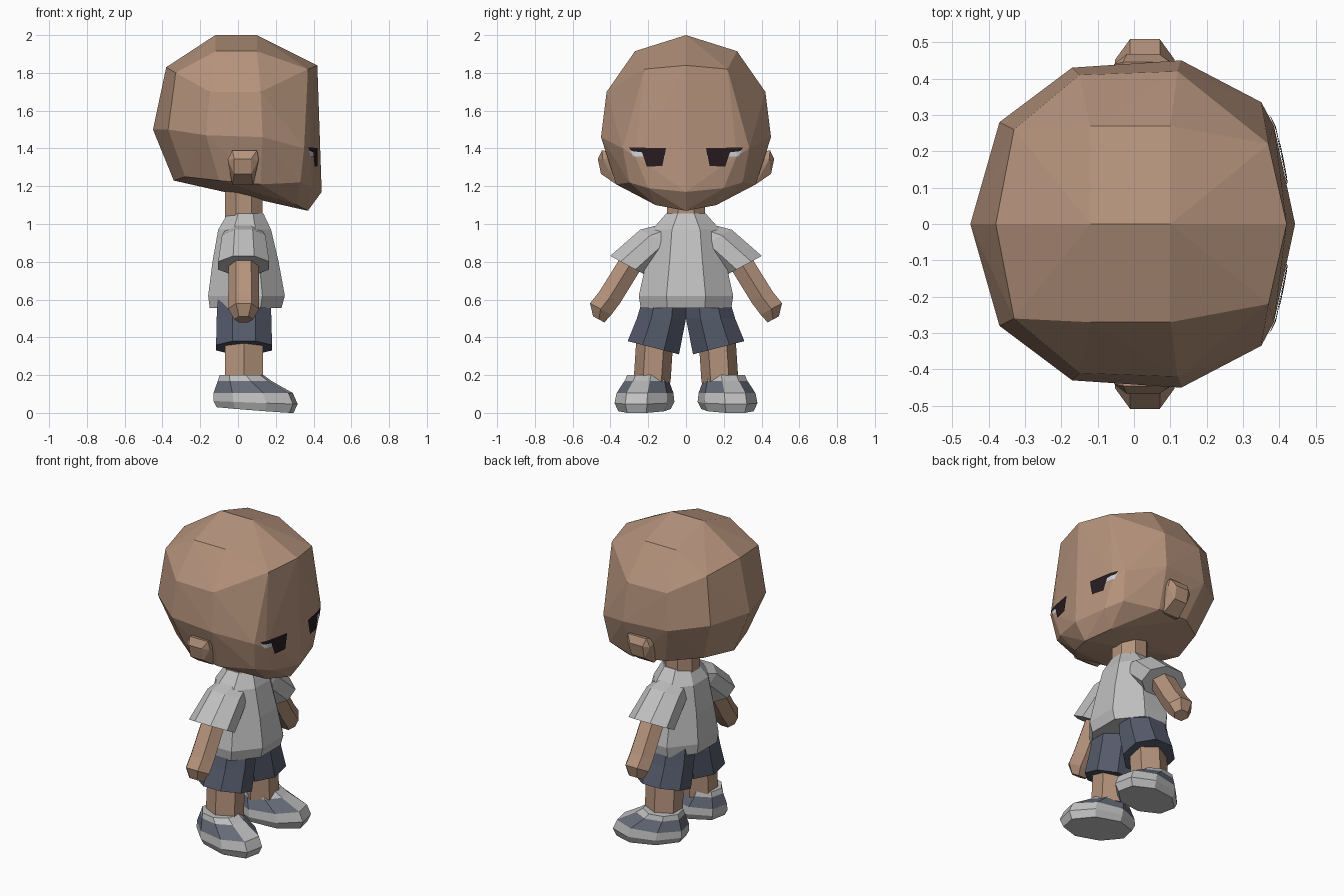
import bpy, bmesh, math
from mathutils import Vector
from mathutils.bvhtree import BVHTree

if "Cube" in bpy.data.objects:
    bpy.data.objects.remove(bpy.data.objects["Cube"])


def mat(name, *rgb):
    m = bpy.data.materials.new(name)
    m.diffuse_color = (*rgb, 1)
    m.use_nodes = True
    m.node_tree.nodes["Principled BSDF"].inputs["Base Color"].default_value = m.diffuse_color
    return m


SKIN = mat("skin", 0.46, 0.29, 0.20)
SHIRT = mat("light grey", 0.53, 0.53, 0.53)
SHORTS = mat("dark slate", 0.09, 0.102, 0.145)
PANEL = mat("shoe slate", 0.13, 0.145, 0.185)
DARK = mat("eye dark", 0.02, 0.011, 0.014)
WHITE = mat("eye white", 0.60, 0.64, 0.70)


def finish(bm, name, mats, mirror=False, solid=True):
    if solid:
        bmesh.ops.recalc_face_normals(bm, faces=bm.faces[:])
    me = bpy.data.meshes.new(name)
    bm.to_mesh(me)
    bm.free()
    for m in mats:
        me.materials.append(m)
    ob = bpy.data.objects.new(name, me)
    bpy.context.collection.objects.link(ob)
    if mirror:
        mod = ob.modifiers.new("Mirror", 'MIRROR')
        mod.use_axis = (False, True, False)
        mod.use_mirror_merge = False
    return ob


def ring(c, u, v, n):
    """n-sided ring with a flat side facing u; u and v are the half extents."""
    c, u, v = Vector(c), Vector(u), Vector(v)
    k = 1 / math.cos(math.pi / n)
    kv = k if n % 4 == 0 else 1 / math.sin(math.pi / 2)
    angles = [2 * math.pi * (i - 0.5) / n for i in range(n)]
    return [c + u * k * math.cos(a) + v * kv * math.sin(a) for a in angles]


def loft(bm, rings, rule=None):
    vs = [[bm.verts.new(p) for p in r] for r in rings]
    n = len(vs[0])
    for k in range(len(vs) - 1):
        for i in range(n):
            j = (i + 1) % n
            f = bm.faces.new((vs[k][i], vs[k][j], vs[k + 1][j], vs[k + 1][i]))
            if rule:
                f.material_index = rule(k, i)
    bm.faces.new(vs[0][::-1])
    bm.faces.new(vs[-1])


def part(name, rings, mats, mirror=False, rule=None):
    bm = bmesh.new()
    loft(bm, rings, rule)
    return finish(bm, name, mats, mirror)


def hull(pts, both_sides):
    bm = bmesh.new()
    for x, y, z in pts:
        bm.verts.new((x, y, z))
        if both_sides and y:
            bm.verts.new((x, -y, z))
    res = bmesh.ops.convex_hull(bm, input=bm.verts[:])
    loose = [v for v in bm.verts if not v.link_faces]
    bmesh.ops.delete(bm, geom=loose, context='VERTS')
    return bm


# Head: faceted hull, face towards +x
head = hull([
    (-.12, 0, 2), (.10, 0, 2), (-.12, .27, 1.915), (.10, .27, 1.915),
    (.42, 0, 1.84), (.37, .22, 1.82), (-.38, 0, 1.83), (-.33, .26, 1.80),
    (-.15, .41, 1.70), (.12, .42, 1.70), (.35, .335, 1.40), (.385, .27, 1.36),
    (-.45, 0, 1.50), (-.37, .28, 1.50), (-.17, .43, 1.47), (.13, .45, 1.46),
    (-.34, 0, 1.23), (-.28, .22, 1.25), (-.10, .35, 1.23), (.12, .37, 1.21),
    (.443, 0, 1.17), (.39, .20, 1.19), (.33, .30, 1.22),
    (.37, 0, 1.07), (.31, .16, 1.10)], True)
tree = BVHTree.FromBMesh(head)
finish(head, "head", [SKIN])

# Ears
ear = hull([(x, y, z) for y, z, a, b in (
    (.445, 1.39, -.03, .10), (.44, 1.34, -.055, .11), (.365, 1.207, -.03, .08),
    (.467, 1.345, -.02, .07), (.45, 1.265, -.02, .07),
    (.33, 1.37, -.04, .10), (.31, 1.22, -.03, .08)) for x in (a, b)], False)
finish(ear, "ear", [SKIN], mirror=True)


# Eyes: thin patches projected on the face, corners as (y, z)
def eye_patch(name, corners, m, lift, n=8):
    bm = bmesh.new()
    a, b, c, d = (Vector(p) for p in corners)
    grid = []
    for i in range(n + 1):
        row = []
        for j in range(n + 1):
            p = a.lerp(b, j / n).lerp(d.lerp(c, j / n), i / n)
            hit = tree.ray_cast(Vector((2, p.x, p.y)), Vector((-1, 0, 0)))[0]
            row.append(bm.verts.new((hit.x + lift, p.x, p.y)))
        grid.append(row)
    for i in range(n):
        for j in range(n):
            bm.faces.new((grid[i][j], grid[i + 1][j], grid[i + 1][j + 1], grid[i][j + 1]))
    for f in bm.faces:
        f.normal_update()
        if f.normal.x < 0:
            f.normal_flip()
    finish(bm, name, [m], mirror=True, solid=False)


eye_patch("eye_white", [(.20, 1.387), (.297, 1.392), (.28, 1.358), (.20, 1.358)], WHITE, .004)
eye_patch("eye_lid", [(.106, 1.402), (.302, 1.405), (.288, 1.386), (.112, 1.365)], DARK, .006)
eye_patch("eye_iris", [(.112, 1.375), (.236, 1.388), (.207, 1.303), (.125, 1.308)], DARK, .007)

# Neck
part("neck", [ring((.03, 0, z), (.10, 0, 0), (0, .10, 0), 8) for z in (.98, 1.20)], [SKIN])

# Shirt body
part("shirt_body", [ring((x, 0, z), (a, 0, 0), (0, b, 0), 8) for z, x, a, b in (
    (.555, .04, .19, .24), (.62, .045, .203, .25), (.80, .04, .175, .21),
    (.97, .035, .14, .18), (1.055, .04, .095, .105))], [SHIRT])

# Sleeves and arms run along a slanted axis
across = Vector((0, .88, .475))
part("sleeve", [ring((.03, y, z), across * h, (w, 0, 0), 8) for y, z, h, w in (
    (.05, .96, .085, .09), (.15, .92, .105, .115), (.307, .78, .107, .135))],
    [SHIRT], mirror=True)
part("arm", [ring((.03, y, z), across * h, (w, 0, 0), 6) for y, z, h, w in (
    (.25, .86, .062, .078), (.405, .61, .063, .082),
    (.452, .55, .064, .082), (.462, .495, .034, .05))], [SKIN], mirror=True)

# Shorts: two flared legs with slanted hems
part("shorts_leg", [ring((.032, y, z), (0, h, s), (w, 0, 0), 8) for y, z, h, s, w in (
    (.115, .60, .115, 0, .14), (.13, .50, .13, 0, .145), (.173, .345, .136, .035, .148))],
    [SHORTS], mirror=True)

# Legs
part("leg", [ring((.032, y, z), (.10, 0, 0), (0, .098, 0), 6) for y, z in (
    (.163, .42), (.18, .16))], [SKIN], mirror=True)

# Shoes: toes turned out, dark panels around the upper except at the toe
turn = math.radians(12)
fwd = Vector((math.cos(turn), math.sin(turn), 0))
side = Vector((-math.sin(turn), math.cos(turn), 0))
shoe = []
for z, heel, toe, w, tilt in ((.015, -.105, .29, .125, .015), (.055, -.12, .31, .143, .008),
                              (.105, -.12, .285, .136, 0), (.17, -.10, .17, .108, 0),
                              (.20, -.09, .13, .10, 0)):
    c = Vector((0, .2, z)) + fwd * (heel + toe) / 2
    shoe.append(ring(c, fwd * (toe - heel) / 2 - Vector((0, 0, tilt)), side * w, 8))
part("shoe", shoe, [SHIRT, PANEL], mirror=True,
     rule=lambda k, i: int(k == 2 and i != 0))
